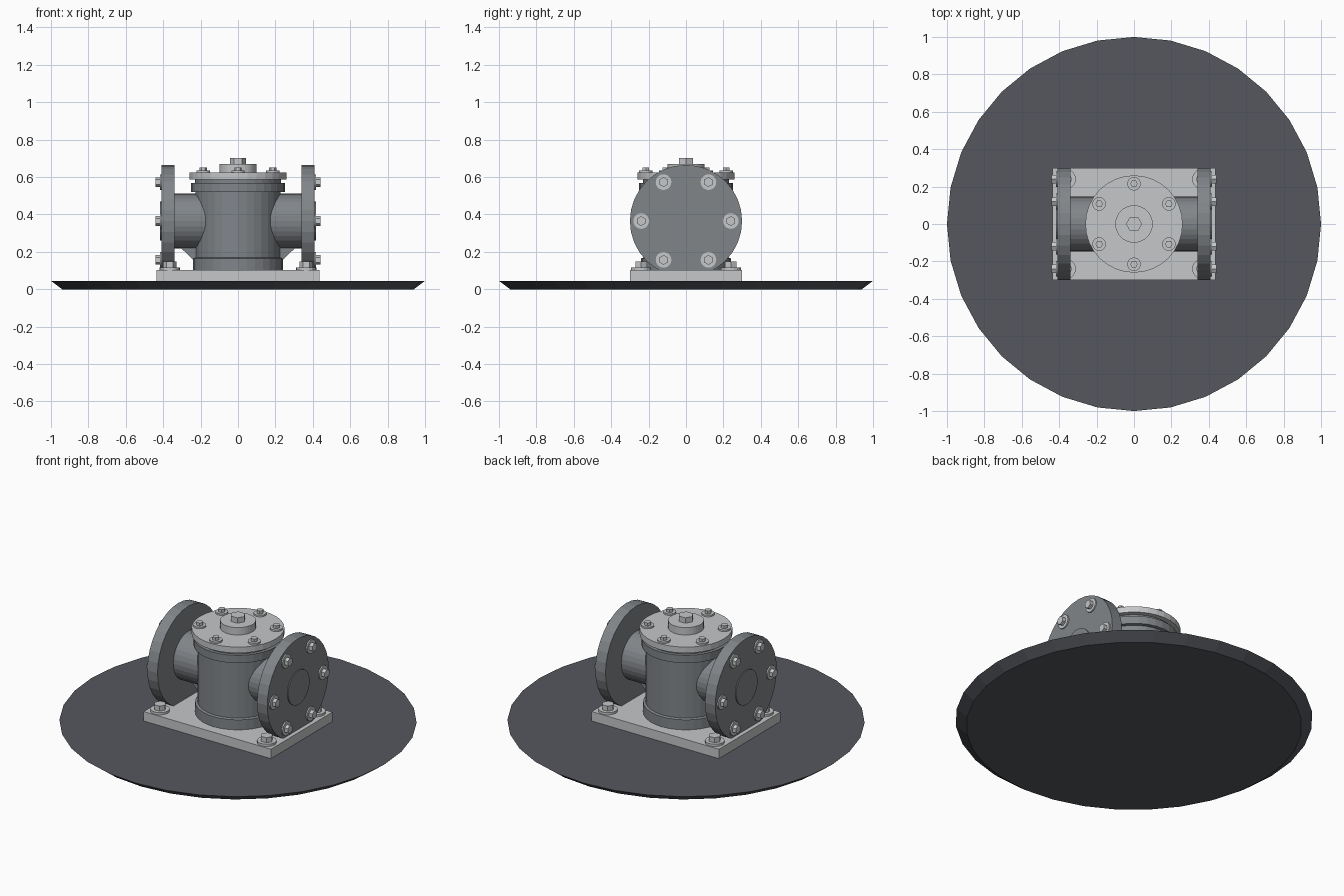
import bpy, bmesh, math
from mathutils import Matrix, Vector

if "Cube" in bpy.data.objects:
    bpy.data.objects.remove(bpy.data.objects["Cube"])


def colour(name, rgb):
    m = bpy.data.materials.new(name)
    m.diffuse_color = (*rgb, 1)
    m.use_nodes = True
    m.node_tree.nodes["Principled BSDF"].inputs["Base Color"].default_value = m.diffuse_color
    return m


CAST = colour("cast grey", (0.22, 0.235, 0.25))
STEEL = colour("light steel", (0.56, 0.57, 0.58))
SLATE = colour("slate floor", (0.09, 0.095, 0.11))


def finish(name, bm, mat):
    bmesh.ops.recalc_face_normals(bm, faces=bm.faces)
    me = bpy.data.meshes.new(name)
    bm.to_mesh(me)
    bm.free()
    me.materials.append(mat)
    ob = bpy.data.objects.new(name, me)
    bpy.context.collection.objects.link(ob)
    return ob


def turned(bm, profile, origin=(0, 0, 0), axis=(0, 0, 1), sides=32):
    """Closed solid of revolution from (radius, height) points."""
    place = Matrix.Translation(origin) @ Vector((0, 0, 1)).rotation_difference(Vector(axis)).to_matrix().to_4x4()
    rings = []
    for r, h in profile:
        angles = [2 * math.pi * i / sides for i in range(sides)]
        rings.append([bm.verts.new(place @ Vector((r * math.cos(a), r * math.sin(a), h))) for a in angles])
    for low, high in zip(rings, rings[1:]):
        for i in range(sides):
            j = (i + 1) % sides
            bm.faces.new((low[i], low[j], high[j], high[i]))
    bm.faces.new(rings[0][::-1])
    bm.faces.new(rings[-1])


def lathe(name, profile, mat, origin=(0, 0, 0), axis=(0, 0, 1), sides=32):
    bm = bmesh.new()
    turned(bm, profile, origin, axis, sides)
    return finish(name, bm, mat)


def bolts(name, places, axis, washer_r, washer_h, hex_r, top):
    """Washer and hexagon head at every place."""
    bm = bmesh.new()
    for p in places:
        turned(bm, [(washer_r, -0.003), (washer_r, washer_h)], p, axis, 20)
        turned(bm, [(hex_r, 0), (hex_r, top)], p, axis, 6)
    return finish(name, bm, STEEL)


# Floor disc with undercut rim
lathe("floor_disc", [(0.94, 0), (1.0, 0.045)], SLATE)

# Rectangular base plate
bm = bmesh.new()
bmesh.ops.create_cube(bm, size=1)
bmesh.ops.scale(bm, vec=(0.87, 0.60, 0.06), verts=bm.verts)
bmesh.ops.translate(bm, vec=(0, 0, 0.073), verts=bm.verts)
finish("base_plate", bm, STEEL)

# Body with foot ring, collar and neck
lathe("body", [(0.24, 0.10), (0.24, 0.165), (0.227, 0.17), (0.227, 0.52),
               (0.25, 0.52), (0.25, 0.568), (0.23, 0.568), (0.23, 0.59)], CAST)

# Lid with central boss and plug
lathe("lid", [(0.26, 0.587), (0.26, 0.624), (0.10, 0.624), (0.10, 0.67)], STEEL)
lathe("lid_plug", [(0.043, 0.665), (0.043, 0.703)], STEEL, sides=6)

ring = [math.radians(30 + 60 * i) for i in range(6)]
bolts("lid_bolts", [(0.215 * math.cos(a), 0.215 * math.sin(a), 0.624) for a in ring],
      (0, 0, 1), 0.036, 0.010, 0.02, 0.028)

# Base plate corner bolts
bolts("base_bolts", [(x, y, 0.103) for x in (-0.365, 0.365) for y in (-0.24, 0.24)],
      (0, 0, 1), 0.054, 0.014, 0.035, 0.045)

# Side ports with flanges, raised centre discs, bolts and ribs
ZC = 0.365
for s, side in ((-1, "left"), (1, "right")):
    centre, axis = (0, 0, ZC), (s, 0, 0)
    lathe(side + "_port", [(0.146, 0.12), (0.146, 0.35)], CAST, centre, axis)
    lathe(side + "_flange", [(0.30, 0.34), (0.30, 0.41), (0.105, 0.41), (0.105, 0.416)], CAST, centre, axis)
    bolts(side + "_flange_bolts",
          [(s * 0.41, 0.24 * math.cos(a), ZC + 0.24 * math.sin(a)) for a in (k - math.pi / 6 for k in ring)],
          axis, 0.042, 0.008, 0.026, 0.030)

    # Triangular rib under the port
    bm = bmesh.new()
    outline = [(0.20, 0.12), (0.31, 0.225), (0.20, 0.225)]
    front, back = [[bm.verts.new((s * x, y, z)) for x, z in outline] for y in (-0.025, 0.025)]
    bm.faces.new(front)
    bm.faces.new(back[::-1])
    for i in range(3):
        j = (i + 1) % 3
        bm.faces.new((front[i], back[i], back[j], front[j]))
    finish(side + "_rib", bm, CAST)
